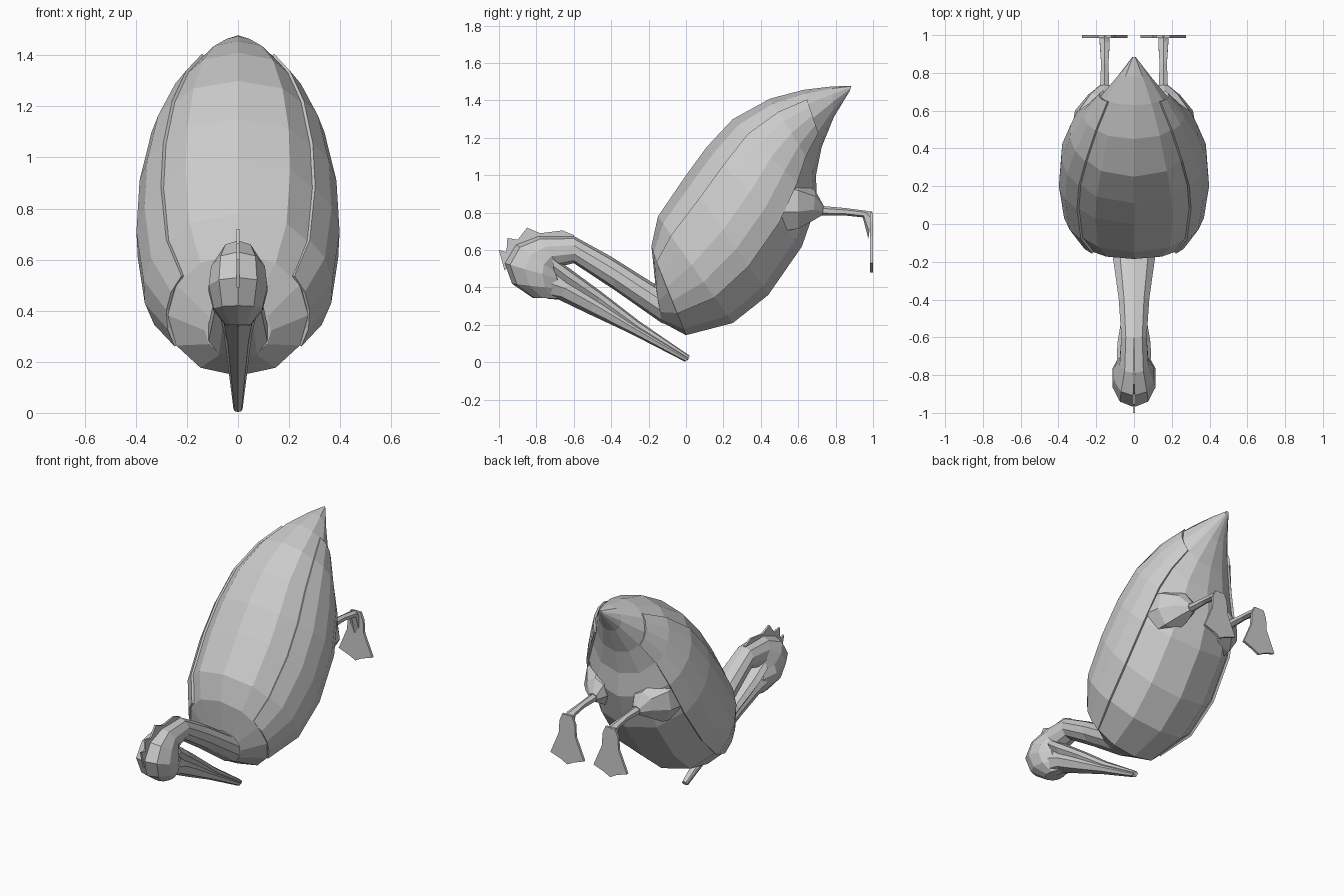
import bpy, bmesh, math
from mathutils import Vector

if "Cube" in bpy.data.objects:
    bpy.data.objects.remove(bpy.data.objects["Cube"])


def make(name, verts, faces):
    me = bpy.data.meshes.new(name)
    me.from_pydata(verts, [], faces)
    bm = bmesh.new()
    bm.from_mesh(me)
    bmesh.ops.recalc_face_normals(bm, faces=bm.faces)
    bm.to_mesh(me)
    bm.free()
    ob = bpy.data.objects.new(name, me)
    bpy.context.collection.objects.link(ob)
    return ob


def ring_point(sec, a, scale=1.0, x0=0.0):
    # section = top y, top z, bottom y, bottom z, half width
    ty, tz, by, bz, w = sec
    top, bot = Vector((x0, ty, tz)), Vector((x0, by, bz))
    mid, half = (top + bot) / 2, (top - bot) / 2
    c, s = math.cos(a), math.sin(a)
    c = math.copysign(abs(c) ** 0.9, c)
    return mid + half * s * scale + Vector((w * c * scale, 0, 0))


def loft(name, secs, n=12, xs=None):
    verts, faces = [], []
    for i, sec in enumerate(secs):
        x0 = xs[i] if xs else 0.0
        verts += [ring_point(sec, math.pi / 2 + 2 * math.pi * k / n, 1, x0) for k in range(n)]
    for i in range(len(secs) - 1):
        for k in range(n):
            k2 = (k + 1) % n
            faces.append((i * n + k, i * n + k2, (i + 1) * n + k2, (i + 1) * n + k))
    faces += [tuple(range(n)), tuple(range((len(secs) - 1) * n, len(secs) * n))]
    return make(name, verts, faces)


def plate(name, outline, axis, lo, hi):
    # flat polygon thickened along x (axis 0) or y (axis 1)
    def put(p, t):
        return (t, p[0], p[1]) if axis == 0 else (p[0], t, p[1])
    n = len(outline)
    verts = [put(p, lo) for p in outline] + [put(p, hi) for p in outline]
    faces = [tuple(range(n)), tuple(range(n, 2 * n))]
    faces += [(k, (k + 1) % n, n + (k + 1) % n, n + k) for k in range(n)]
    return make(name, verts, faces)


# Body, from chest to tail tip
body = [(-.165, .43, -.13, .215, .13), (-.185, .62, 0, .145, .275), (-.15, .78, .25, .21, .355),
        (0, 1.0, .44, .36, .382), (.11, 1.15, .62, .62, .37), (.25, 1.3, .70, .85, .325),
        (.45, 1.41, .695, 1.0, .255), (.63, 1.457, .725, 1.15, .175),
        (.78, 1.475, .79, 1.31, .085), (.885, 1.478, .875, 1.45, .012)]
loft("body", body)

# Neck running into the head
neck = [(-.05, .45, -.02, .18, .15), (-.17, .42, -.13, .21, .12), (-.4, .565, -.38, .385, .085),
        (-.6, .675, -.60, .53, .07), (-.79, .675, -.68, .51, .08), (-.91, .63, -.68, .47, .11),
        (-.97, .53, -.66, .44, .12), (-.93, .42, -.66, .39, .10), (-.82, .345, -.67, .34, .05)]
loft("neck_and_head", neck, 10)

# Bill halves, closed against each other
loft("upper_bill", [(-.70, .50, -.74, .34, .085), (-.60, .45, -.68, .335, .075), (-.46, .36, -.52, .258, .055),
                    (-.28, .225, -.3, .155, .04), (.02, .03, -.005, .003, .018)], 8)
loft("lower_bill", [(-.72, .57, -.70, .46, .09), (-.62, .50, -.64, .41, .088), (-.45, .375, -.48, .31, .06),
                    (-.25, .22, -.27, .165, .037), (.02, .035, .01, .01, .018)], 8)

# Jagged feather crest
crest = [(-.97, .49), (-1.0, .6), (-.96, .59), (-.955, .665), (-.90, .655), (-.85, .72),
         (-.78, .69), (-.66, .705), (-.6, .68), (-.6, .64), (-.78, .64), (-.9, .58)]
plate("crest", crest, 0, -.006, .006)

foot_shape = [(-.035, .80), (.035, .80), (.055, .75), (.06, .67), (.12, .53), (.045, .505),
              (0, .48), (-.05, .505), (-.12, .53), (-.06, .67), (-.055, .75)]

for side, tag in ((1, "right"), (-1, "left")):
    # Folded wing lying on the flank, proud at its lower edge
    lift, secs = (1.03, 1.03, 1.025, 1.01, .985), body[1:8]
    cols = len(lift)
    verts = []
    for i, sec in enumerate(secs):
        fade = 0 if i == 0 else 1
        for k in range(cols):
            p = ring_point(sec, math.radians(-30 + 17.5 * k), 1 + (lift[k] - 1.0) * fade)
            verts.append((p.x * side, p.y, p.z))
    faces = [(i * cols + k, i * cols + k + 1, (i + 1) * cols + k + 1, (i + 1) * cols + k)
             for i in range(len(secs) - 1) for k in range(cols - 1)]
    wing = make(tag + "_wing", verts, faces)
    sol = wing.modifiers.new("thickness", 'SOLIDIFY')
    sol.thickness = .015
    sol.offset = 0

    # Thigh tapering to the shank
    loft(tag + "_thigh", [(.45, 1.0, .45, .68, .13), (.60, .97, .60, .70, .115),
                          (.69, .92, .68, .75, .075), (.735, .84, .73, .785, .03)], 7,
         [side * x for x in (.21, .2, .17, .155)])
    loft(tag + "_shank", [(.68, .84, .68, .785, .03), (.85, .825, .85, .785, .022),
                          (.965, .81, .945, .775, .03), (.995, .805, .975, .66, .03)], 6,
         [side * .155] * 4)
    # Webbed foot
    plate(tag + "_foot", [(side * (.155 + x), z) for x, z in foot_shape], 1, .984, 1.0)
